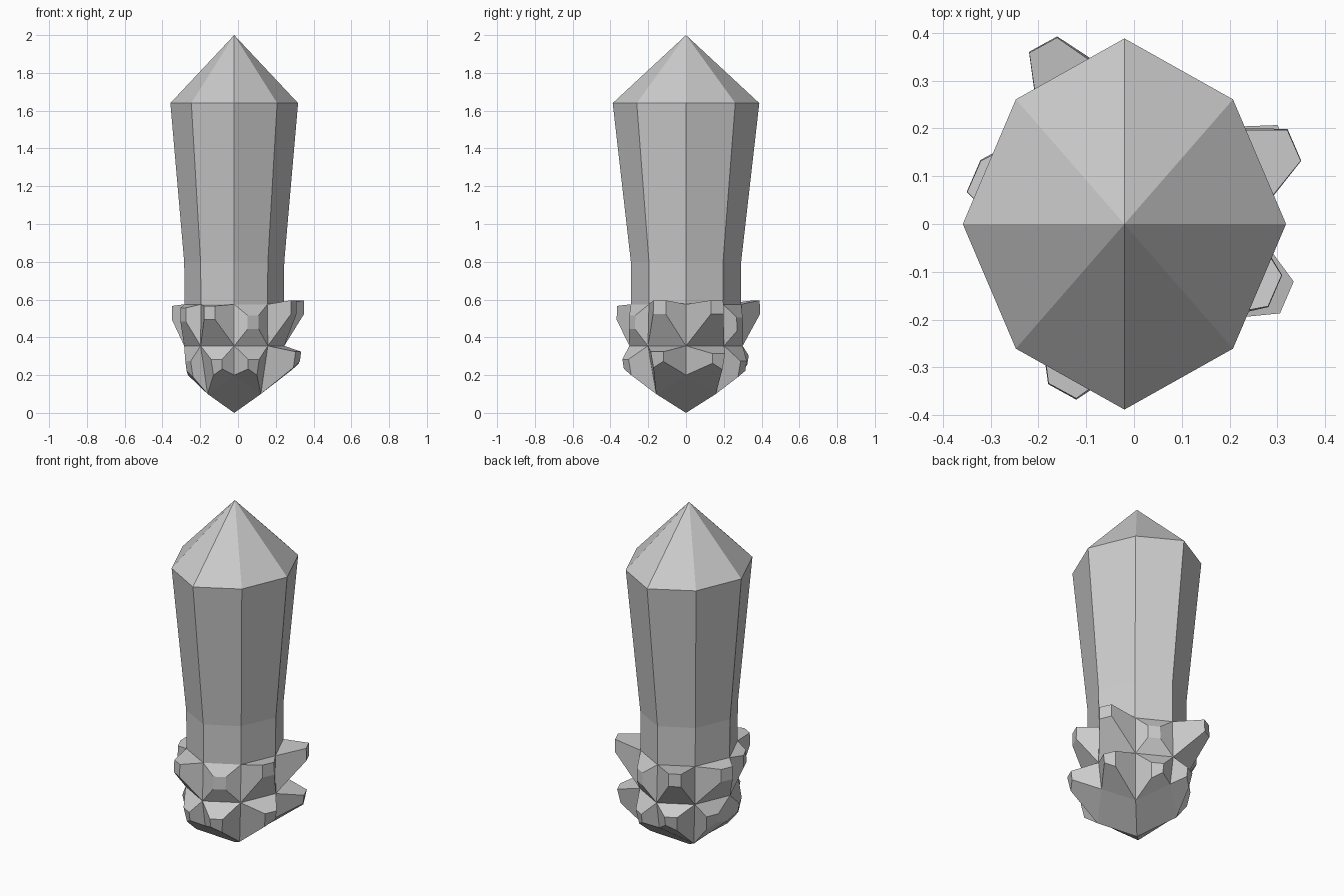
import bpy, bmesh, math
from mathutils import Vector

if "Cube" in bpy.data.objects:
    bpy.data.objects.remove(bpy.data.objects["Cube"])

CX = -0.02
bm = bmesh.new()

def vert(i, rx, ry, z):
    # octagon corner i, diagonals pulled in slightly
    a = math.radians(45 * i)
    k = 0.95 if i % 2 else 1.0
    return bm.verts.new((CX + k * rx * math.cos(a), k * ry * math.sin(a), z))

def ring(rx, ry, z):
    return [vert(i, rx, ry, z) for i in range(8)]

def bridge(a, b):
    return [bm.faces.new((a[i], a[(i + 1) % 8], b[(i + 1) % 8], b[i])) for i in range(8)]

# Pointed foot: diagonals sit low, cardinals sit high
pole = bm.verts.new((CX, 0, 0.0))
foot = [vert(i, 0.21, 0.235, 0.10) if i % 2 else vert(i, 0.245, 0.275, 0.20) for i in range(8)]
for i in range(0, 8, 2):
    bm.faces.new((pole, foot[(i + 1) % 8], foot[i], foot[i - 1]))

# Column rings and faceted tip
waist = ring(0.265, 0.30, 0.355)
collar = ring(0.262, 0.292, 0.575)
shaft = ring(0.265, 0.292, 0.80)
shoulder = ring(0.338, 0.388, 1.64)
lower = bridge(foot, waist)
upper = bridge(waist, collar)
bridge(collar, shaft)
bridge(shaft, shoulder)
apex = bm.verts.new((CX, 0, 2.0))
for i in range(8):
    bm.faces.new((shoulder[i], shoulder[(i + 1) % 8], apex))

# Small crystal spurs: each base facet is extruded and tapered to a tip position
lower_tips = [(.31, .17, .28), (.09, .30, .24), (-.12, .31, .27), (-.26, .13, .25),
              (-.26, -.12, .24), (-.11, -.31, .25), (.08, -.315, .25), (.315, -.15, .29)]
upper_tips = [(.335, .165, .56), (.10, .285, .47), (-.19, .375, .56), (-.335, .10, .53),
              (-.29, -.13, .52), (-.15, -.35, .53), (.08, -.285, .48), (.295, -.14, .56)]

def spur(face, tip, scale=0.33):
    c = face.calc_center_median()
    new = bmesh.ops.extrude_discrete_faces(bm, faces=[face])["faces"][0]
    for v in new.verts:
        v.co = Vector(tip) + (v.co - c) * scale

for faces, tips in ((lower, lower_tips), (upper, upper_tips)):
    for f, t in zip(faces, tips):
        spur(f, t)

bmesh.ops.recalc_face_normals(bm, faces=bm.faces)
mesh = bpy.data.meshes.new("crystal")
bm.to_mesh(mesh)
bm.free()
bpy.context.collection.objects.link(bpy.data.objects.new("crystal", mesh))
